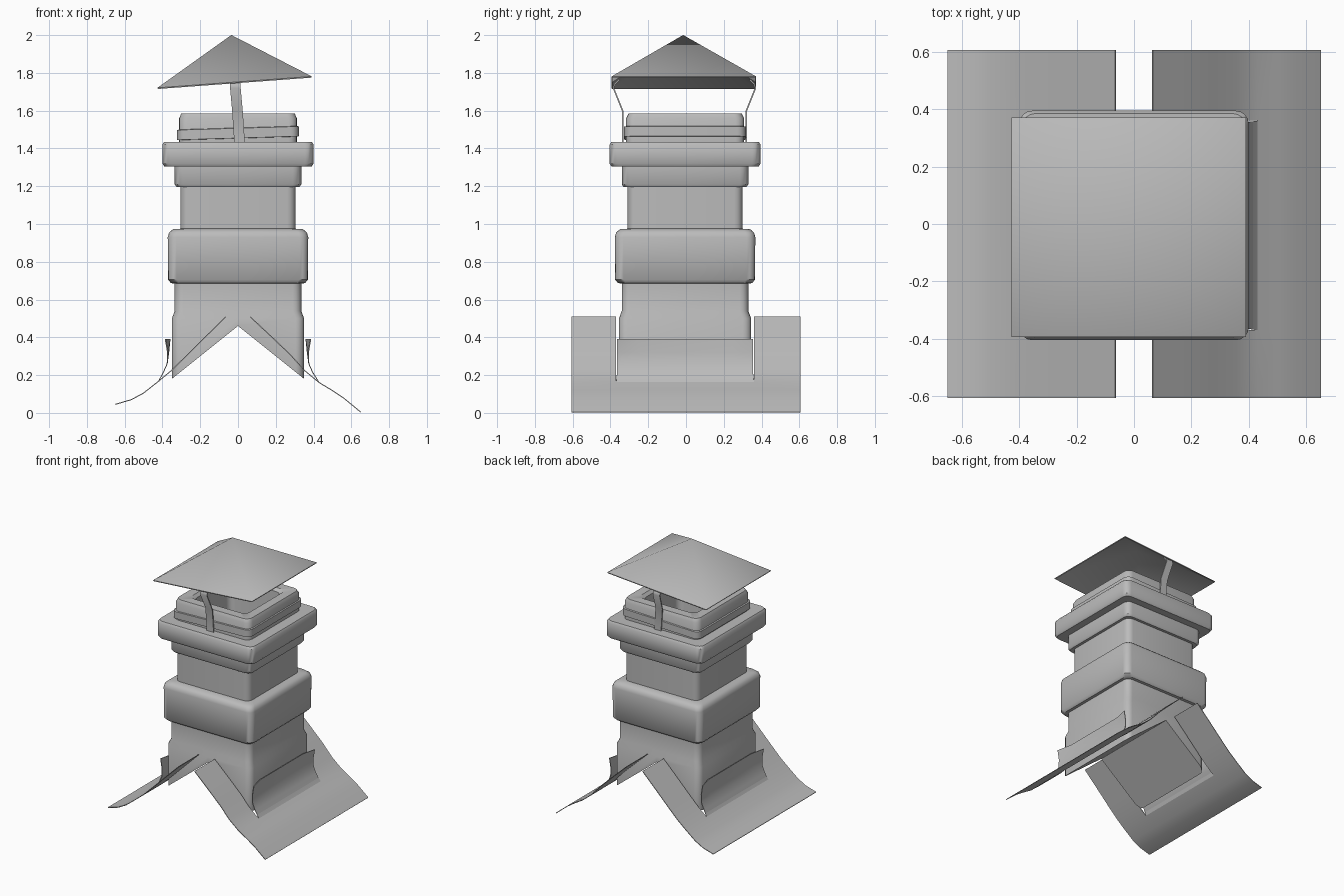
import bpy, math

cube = bpy.data.objects.get("Cube")
if cube:
    bpy.data.objects.remove(cube, do_unlink=True)

# One plain grey for everything
metal = bpy.data.materials.new("grey_metal")
metal.use_nodes = True
GREY = (0.5, 0.5, 0.5, 1)
metal.diffuse_color = GREY
metal.node_tree.nodes["Principled BSDF"].inputs["Base Color"].default_value = GREY


def make(name, verts, faces, thickness=0, angle=40):
    mesh = bpy.data.meshes.new(name)
    mesh.from_pydata(verts, [], faces)
    mesh.materials.append(metal)
    obj = bpy.data.objects.new(name, mesh)
    bpy.context.collection.objects.link(obj)
    bpy.ops.object.select_all(action='DESELECT')
    obj.select_set(True)
    bpy.context.view_layer.objects.active = obj
    if thickness:
        mod = obj.modifiers.new("sheet", 'SOLIDIFY')
        mod.thickness = thickness
        mod.offset = 0
        bpy.ops.object.modifier_apply(modifier=mod.name)
    bpy.ops.object.shade_smooth_by_angle(angle=math.radians(angle))
    return obj


def square_ring(half, radius=0.045, steps=4):
    """Rounded square outline with a point in the middle of each side."""
    points = []
    c = half - radius
    for side in range(4):
        a0 = side * math.pi / 2
        points.append((half * round(math.cos(a0)), half * round(math.sin(a0))))
        cx = c * (1 if side in (0, 3) else -1)
        cy = c * (1 if side < 2 else -1)
        for i in range(steps + 1):
            a = a0 + i / steps * math.pi / 2
            points.append((cx + radius * math.cos(a), cy + radius * math.sin(a)))
    return points


def loft(profile, height):
    """Stack rounded squares; height(x, z) gives the final z of each point."""
    verts, faces = [], []
    for half, z in profile:
        ring = square_ring(half)
        verts += [(x, y - 0.005, height(x, z)) for x, y in ring]
    n = len(ring)
    for k in range(len(profile) - 1):
        for i in range(n):
            j = (i + 1) % n
            faces.append((k*n + i, k*n + j, (k+1)*n + j, (k+1)*n + i))
    return verts, faces, n


# Chimney body: gabled foot, bands, flange and hollow crown
body_profile = [
    (0.35, 0), (0.35, 0.5), (0.335, 0.54), (0.335, 0.685),
    (0.355, 0.687), (0.37, 0.705), (0.372, 0.93), (0.365, 0.955), (0.345, 0.972),
    (0.305, 0.975), (0.305, 1.195), (0.325, 1.195), (0.335, 1.21), (0.335, 1.305),
    (0.39, 1.305), (0.4, 1.32), (0.4, 1.42), (0.39, 1.435), (0.312, 1.435),
    (0.312, 1.56), (0.3, 1.585), (0.235, 1.585), (0.215, 1.565), (0.2, 1.25)]
verts, faces, n = loft(body_profile, lambda x, z: z if z > 0 else 0.46 - 0.8 * abs(x))
q = n // 4
faces.append(tuple(range(3*q, q - 1, -1)))                        # foot, right slope
faces.append(tuple(range(q, -1, -1)) + tuple(range(n - 1, 3*q - 1, -1)))  # foot, left slope
faces.append(tuple(range(len(verts) - n, len(verts))))            # flue floor
make("chimney_body", verts, faces)

# Clamp ring around the crown, slightly tilted
verts, faces, n = loft([(0.308, 1.453), (0.322, 1.455), (0.322, 1.507), (0.308, 1.51)],
                       lambda x, z: z + 0.03 * x)
make("clamp_ring", verts, faces)

# Rain cap: tilted four-sided pyramid of thin sheet
make("rain_cap",
     [(-0.425, -0.393, 1.718), (0.39, -0.393, 1.778), (0.39, 0.37, 1.778),
      (-0.425, 0.37, 1.718), (-0.035, -0.015, 1.997)],
     [(0, 1, 4), (1, 2, 4), (2, 3, 4), (3, 0, 4)], 0.007, 60)

# Bent straps holding the cap
strap_path = [(0.008, 0.328, 1.435), (-0.003, 0.328, 1.6),
              (-0.014, 0.376, 1.72), (-0.014, 0.37, 1.74), (-0.015, 0.345, 1.765)]
for name, side in (("front_strap", -1), ("back_strap", 1)):
    verts = [(x + dx, side * y - 0.008, z) for x, y, z in strap_path for dx in (-0.028, 0.028)]
    faces = [(2*i, 2*i + 1, 2*i + 3, 2*i + 2) for i in range(len(strap_path) - 1)]
    make(name, verts, faces, 0.008)


def roof_sheet(name, side, slope):
    """Curved flashing with a notch for the chimney and an upturned flap."""
    cuts = (-0.607, -0.37, 0.36, 0.607)
    verts, faces = [], []
    for x, z in slope:
        verts += [(side * x, y, z) for y in cuts]
    notch_end = next(i for i, p in enumerate(slope) if p[0] > 0.4)
    for k in range(len(slope) - 1):
        for c in range(3):
            if c != 1 or k >= notch_end:
                a = 4*k + c
                faces.append((a, a + 1, a + 5, a + 4))
    # Flap rises from the notch edge against the wall
    low = (4 * notch_end + 1, 4 * notch_end + 2)
    for x, z, spread in ((0.395, 0.215, 0), (0.375, 0.26, 0),
                         (0.367, 0.32, 0.006), (0.36, 0.39, 0.025)):
        start = len(verts)
        for y, dx in ((-0.365, spread), (-0.25, 0), (0.25, 0), (0.355, spread)):
            verts.append((side * (x + dx), y, z))
        if len(low) == 2:
            faces.append((low[0], low[1], start + 3, start + 2, start + 1, start))
        else:
            faces += [(low[i], low[i+1], start + i + 1, start + i) for i in range(3)]
        low = tuple(range(start, start + 4))
    make(name, verts, faces, 0.005)


roof_sheet("left_roof_sheet", 1,
           [(0.065, 0.508), (0.17, 0.41), (0.275, 0.31), (0.355, 0.222), (0.43, 0.16),
            (0.5, 0.118), (0.56, 0.078), (0.65, 0.004)])
roof_sheet("right_roof_sheet", -1,
           [(0.065, 0.508), (0.17, 0.405), (0.275, 0.3), (0.355, 0.222), (0.42, 0.168),
            (0.5, 0.105), (0.565, 0.07), (0.65, 0.045)])
